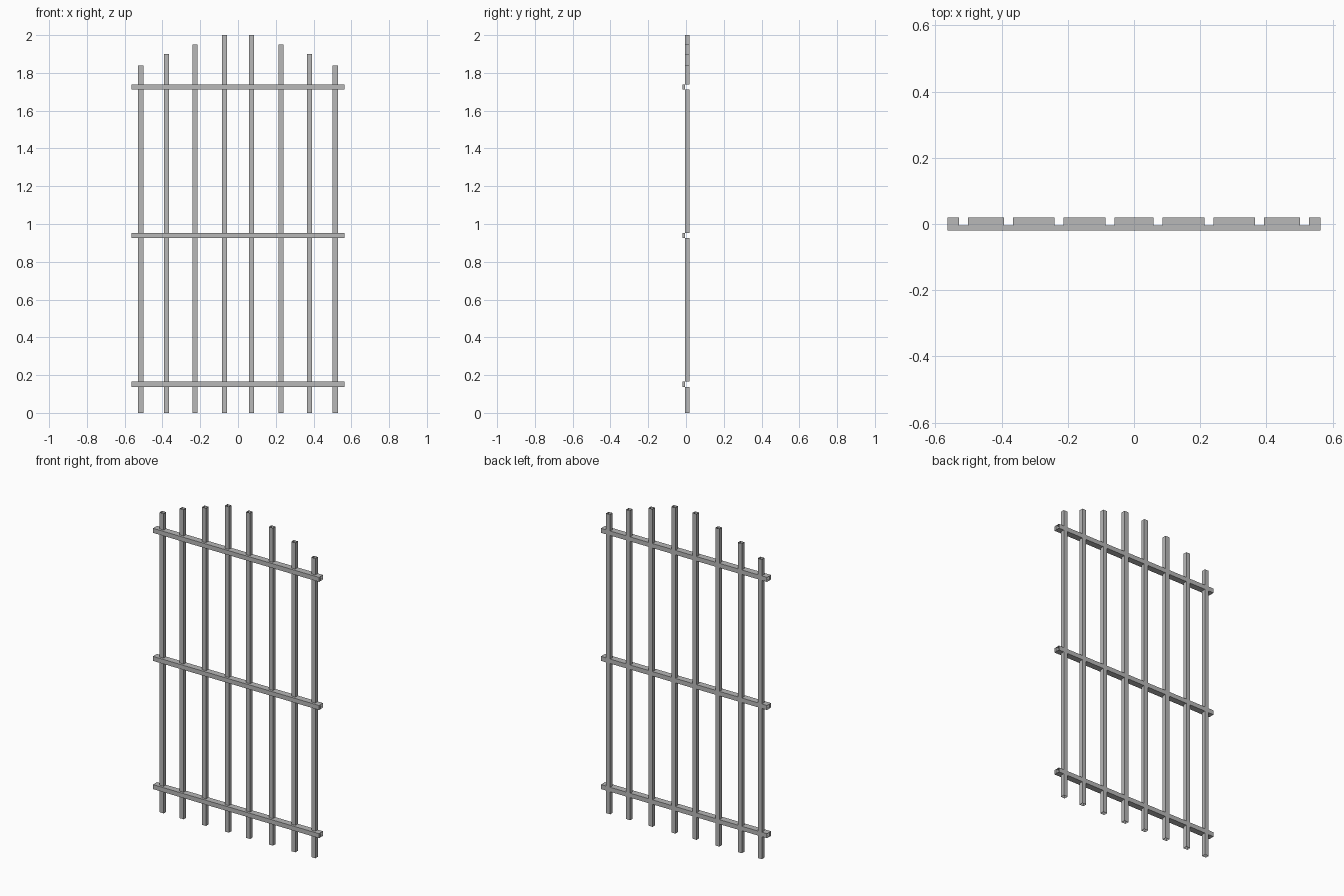
import bpy
import bmesh

if "Cube" in bpy.data.objects:
    bpy.data.objects.remove(bpy.data.objects["Cube"])

steel = bpy.data.materials.new("grey_steel")
steel.use_nodes = True
GREY = (0.48, 0.48, 0.48, 1)
steel.diffuse_color = GREY
steel.node_tree.nodes["Principled BSDF"].inputs["Base Color"].default_value = GREY

# Layout: bars lie behind a flat front strip, flush with the rails' hollow backs
BARS = [(0.072, 2.0), (0.227, 1.95), (0.379, 1.90), (0.515, 1.84)]
RAILS = [0.152, 0.939, 1.725]
BAR_HALF, RAIL_HALF, RAIL_END = 0.0138, 0.0138, 0.564
FRONT, SEAM, BACK = -0.0196, -0.005, 0.0196


def add_box(bm, lo, hi, skip=()):
    """Add a box, leaving out the sides named in skip, such as '-x' or '+z'."""
    made = bmesh.ops.create_cube(bm, size=1)["verts"]
    for v in made:
        v.co = [lo[i] if v.co[i] < 0 else hi[i] for i in range(3)]
    faces = {f for v in made for f in v.link_faces}
    unwanted = []
    for f in faces:
        f.normal_update()
        axis = max(range(3), key=lambda i: abs(f.normal[i]))
        side = ("+" if f.normal[axis] > 0 else "-") + "xyz"[axis]
        if side in skip:
            unwanted.append(f)
    bmesh.ops.delete(bm, geom=unwanted, context="FACES")


def finish(bm, name):
    bmesh.ops.remove_doubles(bm, verts=bm.verts, dist=0.0001)
    mesh = bpy.data.meshes.new(name)
    bm.to_mesh(mesh)
    bm.free()
    mesh.materials.append(steel)
    bpy.context.collection.objects.link(bpy.data.objects.new(name, mesh))


def spans(start, end, centres, half):
    """Stretches of start..end that lie between the crossings."""
    edges = [start] + [c + s * half for c in centres for s in (-1, 1)] + [end]
    return list(zip(edges[::2], edges[1::2]))


# Upright bars: open tubes, with only the back wall running past each rail
for side, label in ((-1, "right"), (1, "left")):
    for n, (x, top) in enumerate(BARS, 1):
        x *= side
        x0, x1 = x - BAR_HALF, x + BAR_HALF
        bm = bmesh.new()
        for z0, z1 in spans(0, top, RAILS, RAIL_HALF):
            add_box(bm, (x0, SEAM, z0), (x1, BACK, z1), ("-z", "+z"))
        for z in RAILS:
            add_box(bm, (x0, SEAM, z - RAIL_HALF), (x1, BACK, z + RAIL_HALF),
                    ("-x", "+x", "-y", "-z", "+z"))
        finish(bm, f"{label}_bar_{n}")

# Cross rails: solid front strip, with hollow lengths between the bars behind it
bar_centres = sorted(s * x for x, _ in BARS for s in (-1, 1))
for name, z in zip(("lower_rail", "middle_rail", "upper_rail"), RAILS):
    z0, z1 = z - RAIL_HALF, z + RAIL_HALF
    bm = bmesh.new()
    add_box(bm, (-RAIL_END, FRONT, z0), (RAIL_END, SEAM, z1))
    for x0, x1 in spans(-RAIL_END, RAIL_END, bar_centres, BAR_HALF):
        add_box(bm, (x0, SEAM, z0), (x1, BACK, z1), ("-x", "+x", "-y"))
    finish(bm, name)
